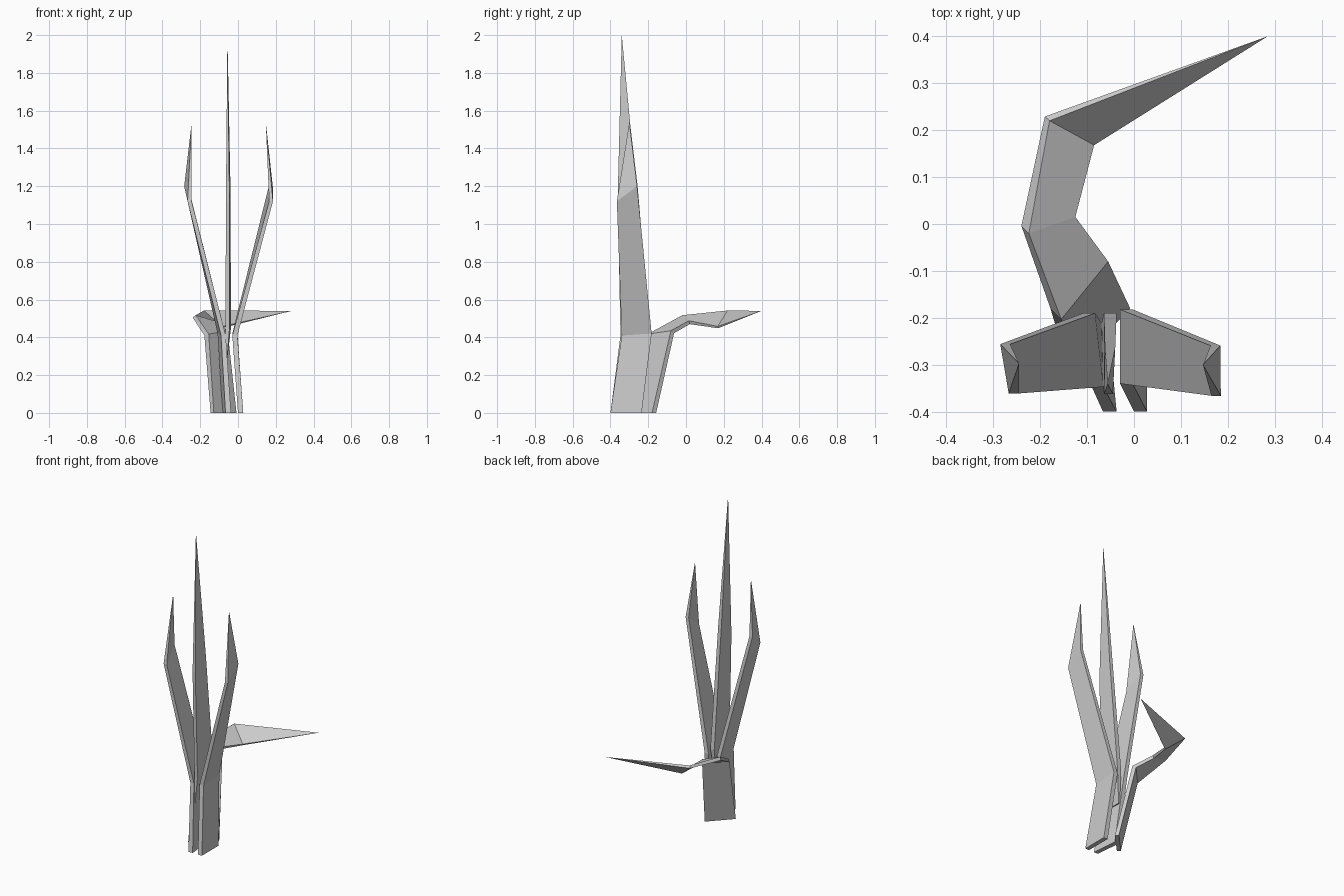
import bpy, bmesh


def loft(name, rings, tip):
    """Four-sided rings joined bottom to top, closed in a point."""
    bm = bmesh.new()
    loops = [[bm.verts.new(p) for p in ring] for ring in rings]
    end = bm.verts.new(tip)
    bm.faces.new(loops[0])
    for a, b in zip(loops, loops[1:]):
        for i in range(4):
            j = (i + 1) % 4
            bm.faces.new((a[i], a[j], b[j], b[i]))
    for i in range(4):
        bm.faces.new((loops[-1][i], loops[-1][(i + 1) % 4], end))
    bmesh.ops.recalc_face_normals(bm, faces=bm.faces[:])
    mesh = bpy.data.meshes.new(name)
    bm.to_mesh(mesh)
    bm.free()
    obj = bpy.data.objects.new(name, mesh)
    bpy.context.collection.objects.link(obj)
    return obj


def slab(front, back):
    """Ring from a front and a back edge, each (x0, x1, y, z)."""
    fx0, fx1, fy, fz = front
    bx0, bx1, by, bz = back
    return [(fx0, fy, fz), (fx1, fy, fz), (bx1, by, bz), (bx0, by, bz)]


# upright right blade
loft("right_leaf", [
    slab((0.0, 0.028, -0.40, 0), (0.0, 0.028, -0.235, 0)),
    slab((-0.03, -0.003, -0.34, 0.41), (-0.03, -0.003, -0.182, 0.42)),
    slab((0.165, 0.185, -0.366, 1.12), (0.163, 0.184, -0.259, 1.20)),
], (0.147, -0.30, 1.54))

# upright left blade, slightly twisted
loft("left_leaf", [
    slab((-0.066, -0.037, -0.40, 0), (-0.082, -0.053, -0.235, 0)),
    slab((-0.09, -0.065, -0.347, 0.41), (-0.108, -0.083, -0.19, 0.42)),
    slab((-0.267, -0.245, -0.361, 1.12), (-0.285, -0.264, -0.256, 1.20)),
], (-0.245, -0.297, 1.54))

# tall centre blade
loft("centre_leaf", [
    slab((-0.069, -0.061, -0.345, 0.25), (-0.069, -0.061, -0.21, 0.25)),
    slab((-0.066, -0.045, -0.34, 0.45), (-0.064, -0.037, -0.19, 0.45)),
    slab((-0.064, -0.045, -0.362, 1.12), (-0.062, -0.04, -0.264, 1.20)),
], (-0.056, -0.34, 2.0))

# bent blade curling out behind: outer left, inner left, inner right, outer right
loft("curled_leaf", [
    [(-0.145, -0.29, 0), (-0.128, -0.305, 0), (-0.008, -0.18, 0), (-0.02, -0.158, 0)],
    [(-0.178, -0.18, 0.41), (-0.155, -0.203, 0.417), (-0.055, -0.08, 0.435), (-0.068, -0.063, 0.422)],
    [(-0.24, -0.004, 0.505), (-0.224, -0.02, 0.517), (-0.125, 0.015, 0.488), (-0.132, 0.02, 0.47)],
    [(-0.19, 0.229, 0.53), (-0.18, 0.22, 0.542), (-0.085, 0.168, 0.458), (-0.09, 0.17, 0.448)],
], (0.285, 0.40, 0.54))
